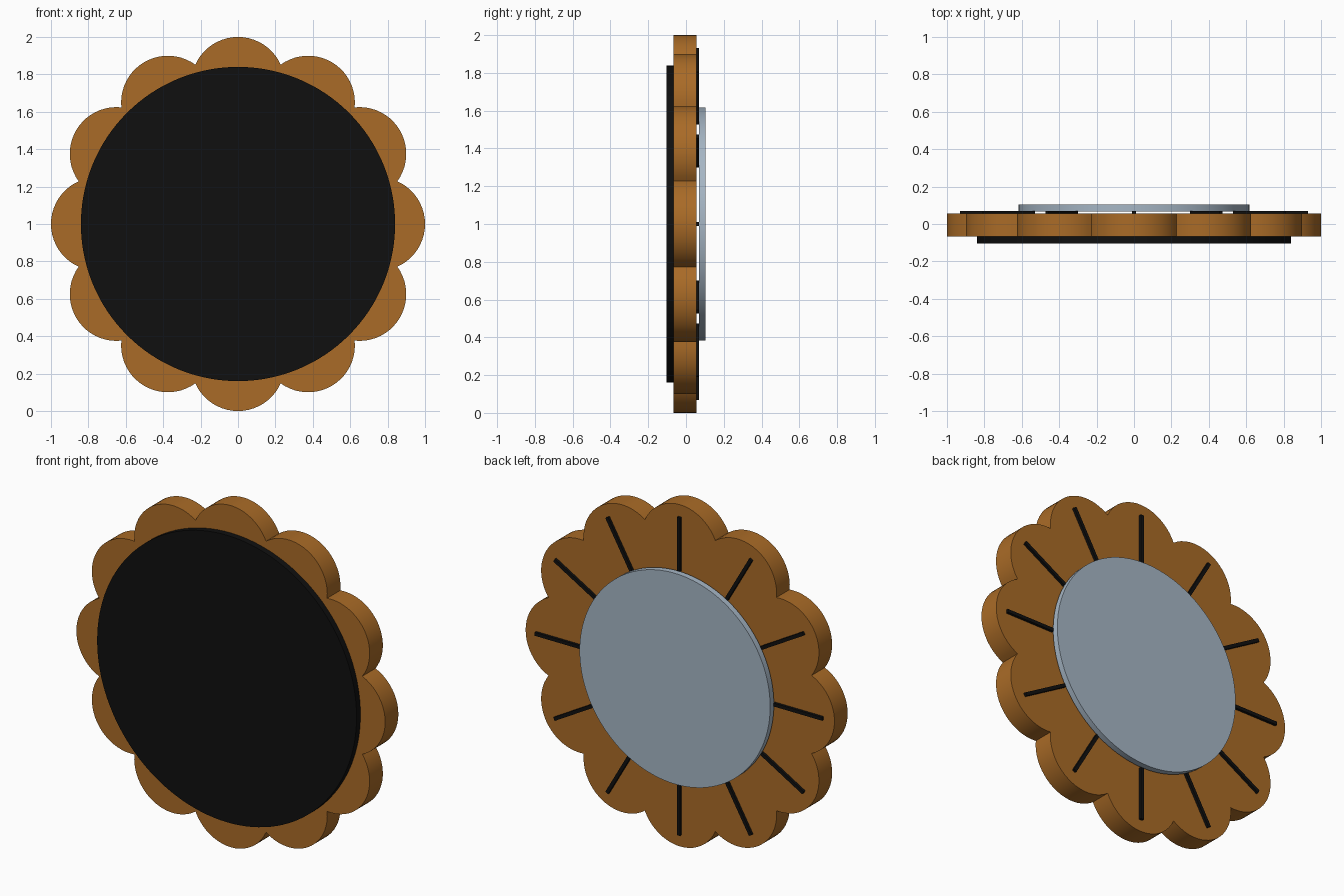
import bpy
import bmesh
from math import cos, sin, pi, radians, atan2, sqrt
from mathutils import Matrix, Vector

cube = bpy.data.objects.get("Cube")
if cube:
    bpy.data.objects.remove(cube, do_unlink=True)

PETALS = 12
CENTRE = Vector((0, 0, 1))


def material(name, rgb):
    mat = bpy.data.materials.new(name)
    mat.use_nodes = True
    mat.diffuse_color = (*rgb, 1)
    mat.node_tree.nodes["Principled BSDF"].inputs["Base Color"].default_value = (*rgb, 1)
    return mat


wood = material("warm brown", (0.40, 0.147, 0.020))
black = material("black", (0.005, 0.005, 0.005))
silver = material("blue grey", (0.38, 0.468, 0.558))


def plate(name, outline, y0, y1, mat):
    """Extrude an outline in the xz plane from y0 to y1."""
    bm = bmesh.new()
    face = bm.faces.new([bm.verts.new((x, y0, z + CENTRE.z)) for x, z in outline])
    ext = bmesh.ops.extrude_face_region(bm, geom=[face])
    moved = [g for g in ext["geom"] if isinstance(g, bmesh.types.BMVert)]
    bmesh.ops.translate(bm, verts=moved, vec=(0, y1 - y0, 0))
    bmesh.ops.recalc_face_normals(bm, faces=bm.faces)
    return finish(name, bm, mat)


def finish(name, bm, mat):
    mesh = bpy.data.meshes.new(name)
    bm.to_mesh(mesh)
    bm.free()
    mesh.materials.append(mat)
    obj = bpy.data.objects.new(name, mesh)
    bpy.context.collection.objects.link(obj)
    bpy.ops.object.select_all(action="DESELECT")
    obj.select_set(True)
    bpy.context.view_layer.objects.active = obj
    bpy.ops.object.shade_smooth_by_angle(angle=radians(30))
    return obj


def circle(radius, steps=128):
    return [(radius * cos(2 * pi * i / steps), radius * sin(2 * pi * i / steps))
            for i in range(steps)]


def scallops(ring, radius, steps=20):
    """Outer edge of a ring of overlapping circles."""
    half = pi / PETALS
    notch = ring * cos(half) + sqrt(radius ** 2 - (ring * sin(half)) ** 2)
    sweep = atan2(notch * sin(half), notch * cos(half) - ring)
    points = []
    for k in range(PETALS):
        turn = 2 * pi * k / PETALS
        for i in range(steps):
            a = turn - sweep + 2 * sweep * i / steps
            points.append((ring * cos(turn) + radius * cos(a),
                           ring * sin(turn) + radius * sin(a)))
    return points


# Scalloped body, front face and back plate
plate("scalloped_body", scallops(0.75, 0.25), -0.067, 0.055, wood)
plate("front_disc", circle(0.84), -0.103, -0.067, black)
plate("back_disc", circle(0.617), 0.068, 0.103, silver)

# Radial grooves on the back, one for each petal
bm = bmesh.new()
for k in range(PETALS):
    place = (Matrix.Translation(CENTRE) @ Matrix.Rotation(2 * pi * k / PETALS, 4, "Y")
             @ Matrix.Translation((0.773, 0.0615, 0))
             @ Matrix.Diagonal((0.315, 0.017, 0.02, 1)))
    bmesh.ops.create_cube(bm, size=1, matrix=place)
finish("petal_lines", bm, black)
